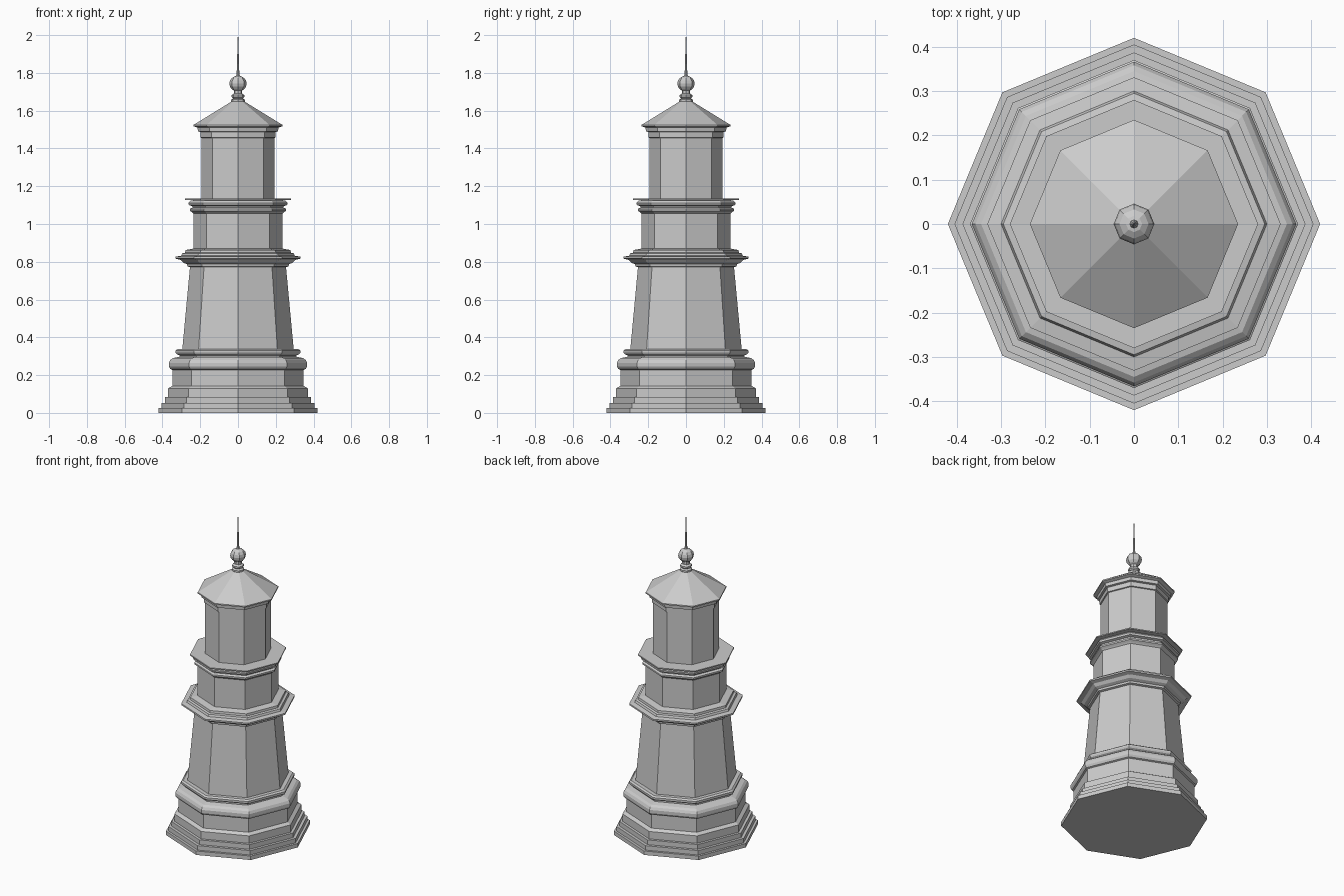
import bpy, bmesh
from math import cos, sin, pi

SIDES = 8


def lathe(name, profile):
    """Closed octagonal turning from (radius, z) points, corners on the x and y axes."""
    bm = bmesh.new()
    rings = [[bm.verts.new((r * cos(2 * pi * i / SIDES), r * sin(2 * pi * i / SIDES), z))
              for i in range(SIDES)] for r, z in profile]
    for a, b in zip(rings, rings[1:]):
        for i in range(SIDES):
            j = (i + 1) % SIDES
            bm.faces.new((a[i], a[j], b[j], b[i]))
    bm.faces.new(rings[0][::-1])
    bm.faces.new(rings[-1])
    mesh = bpy.data.meshes.new(name)
    bm.to_mesh(mesh)
    bm.free()
    ob = bpy.data.objects.new(name, mesh)
    bpy.context.collection.objects.link(ob)
    return ob


# stepped foot
lathe("stepped_base", [(.42, 0), (.42, .025), (.405, .025), (.405, .053), (.387, .053),
                       (.387, .083), (.37, .083), (.37, .13), (.348, .143)])

# plinth with rounded moulding and upper ledge
lathe("plinth", [(.348, .143), (.348, .228), (.358, .232), (.366, .245), (.366, .265),
                 (.358, .28), (.345, .29), (.31, .297), (.31, .305), (.326, .312),
                 (.331, .32), (.331, .33), (.32, .338), (.295, .338)])

# tapered main shaft
lathe("shaft", [(.295, .335), (.254, .775)])

# gallery cornice
lathe("lower_cornice", [(.25, .77), (.268, .775), (.27, .787), (.29, .795), (.305, .81),
                        (.331, .817), (.331, .827), (.3, .832), (.295, .845),
                        (.28, .848), (.278, .862), (.235, .87)])

# watch room drum and its mouldings
lathe("drum", [(.235, .865), (.235, 1.062)])
lathe("upper_cornice", [(.235, 1.055), (.243, 1.062), (.255, 1.07), (.255, 1.08),
                        (.24, 1.087), (.243, 1.095), (.26, 1.1), (.262, 1.112),
                        (.25, 1.125), (.2, 1.128)])
lathe("gallery_slab", [(.28, 1.127), (.28, 1.134)])

# lantern room and roof
lathe("lantern_room", [(.192, 1.13), (.192, 1.49)])
lathe("roof", [(.19, 1.455), (.199, 1.458), (.199, 1.487), (.212, 1.49), (.214, 1.51),
               (.235, 1.517), (.235, 1.525), (.035, 1.648)])

# finial: turned neck, ball and spike
lathe("finial_neck", [(.036, 1.645), (.036, 1.658), (.026, 1.665), (.034, 1.672),
                      (.034, 1.682), (.022, 1.69), (.022, 1.71)])
lathe("finial_ball", [(.045 * sin(pi * k / 8) + .001, 1.743 - .042 * cos(pi * k / 8))
                      for k in range(9)])
lathe("spike", [(.01, 1.78), (.007, 1.8), (.001, 2.0)])
